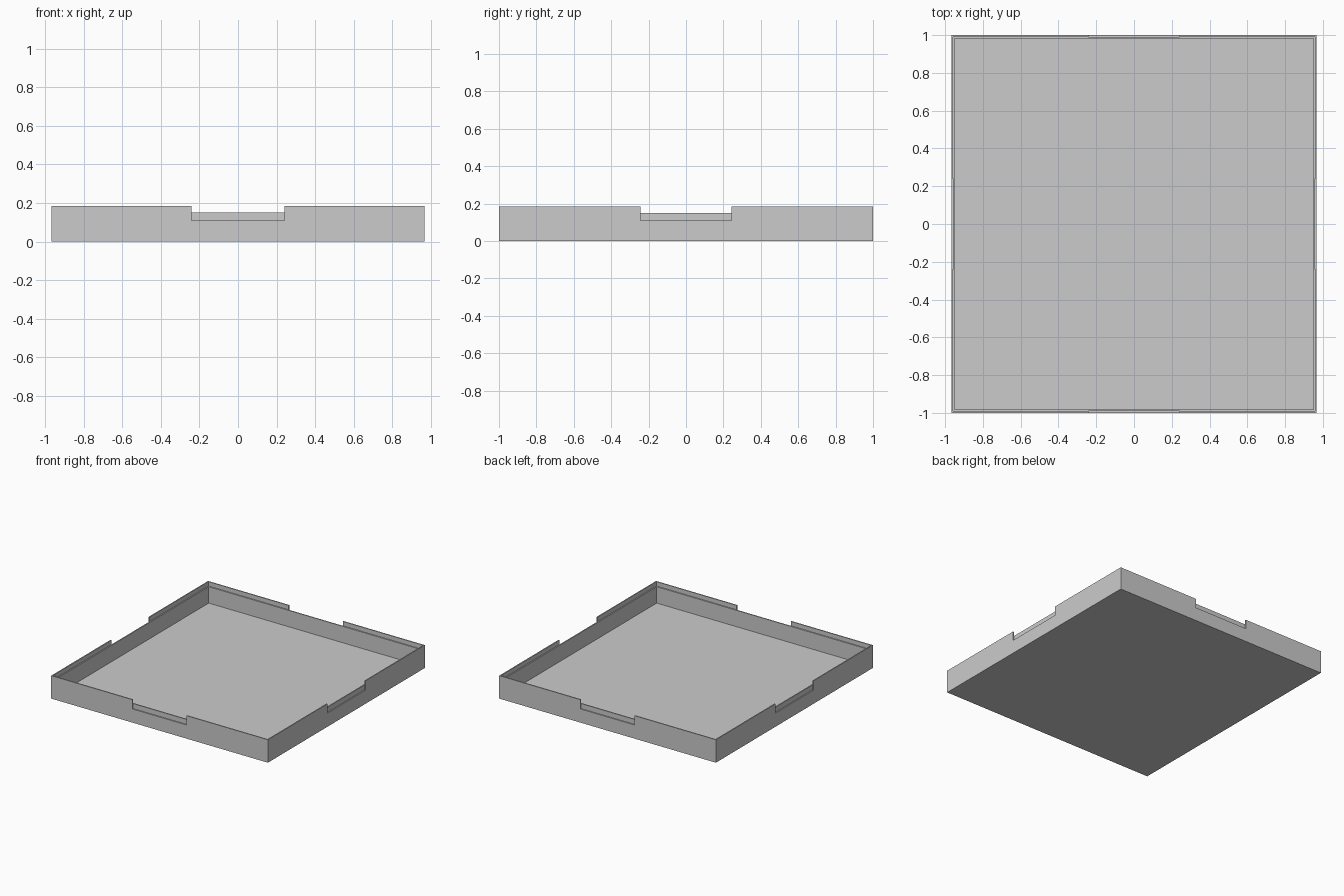
import bpy

default = bpy.data.objects.get("Cube")
if default:
    bpy.data.objects.remove(default, do_unlink=True)

HX, HY, HEIGHT = 0.967, 1.0, 0.185     # outer half sizes and rim height
WALL, LIP = 0.018, 0.009               # full wall and outer lip thickness
FLOOR, LEDGE, NOTCH = 0.018, 0.15, 0.11
NOTCH_HALF = 0.242
ABOVE = 0.3                            # cutters reach past the rim


def box(name, x0, x1, y0, y1, z0, z1):
    bpy.ops.mesh.primitive_cube_add(
        size=1, location=((x0 + x1) / 2, (y0 + y1) / 2, (z0 + z1) / 2))
    obj = bpy.context.object
    obj.name = name
    obj.scale = (x1 - x0, y1 - y0, z1 - z0)
    bpy.ops.object.transform_apply(location=True, rotation=False, scale=True)
    return obj


def cut(target, cutter):
    mod = target.modifiers.new("cut", "BOOLEAN")
    mod.operation = "DIFFERENCE"
    mod.solver = "EXACT"
    mod.object = cutter
    bpy.context.view_layer.objects.active = target
    bpy.ops.object.modifier_apply(modifier=mod.name)
    bpy.data.objects.remove(cutter, do_unlink=True)


grey = bpy.data.materials.new("light grey")
grey.use_nodes = True
colour = (0.6, 0.6, 0.6, 1)
grey.diffuse_color = colour
grey.node_tree.nodes["Principled BSDF"].inputs["Base Color"].default_value = colour

# Solid block
tray = box("tray", -HX, HX, -HY, HY, 0, HEIGHT)

# Main cavity, then the wider recess that leaves a ledge inside the lip
for name, inset, z in (("cavity", WALL, FLOOR), ("ledge_recess", LIP, LEDGE)):
    x, y = HX - inset, HY - inset
    cut(tray, box(name, -x, x, -y, y, z, ABOVE))

# Finger notches through the outer lip, one in the middle of each side
for side in (-1, 1):
    x0, x1 = sorted((side * (HX - LIP), side * (HX + LIP)))
    cut(tray, box("side_notch", x0, x1, -NOTCH_HALF, NOTCH_HALF, NOTCH, ABOVE))
    y0, y1 = sorted((side * (HY - LIP), side * (HY + LIP)))
    cut(tray, box("end_notch", -NOTCH_HALF, NOTCH_HALF, y0, y1, NOTCH, ABOVE))

tray.data.materials.clear()
tray.data.materials.append(grey)
